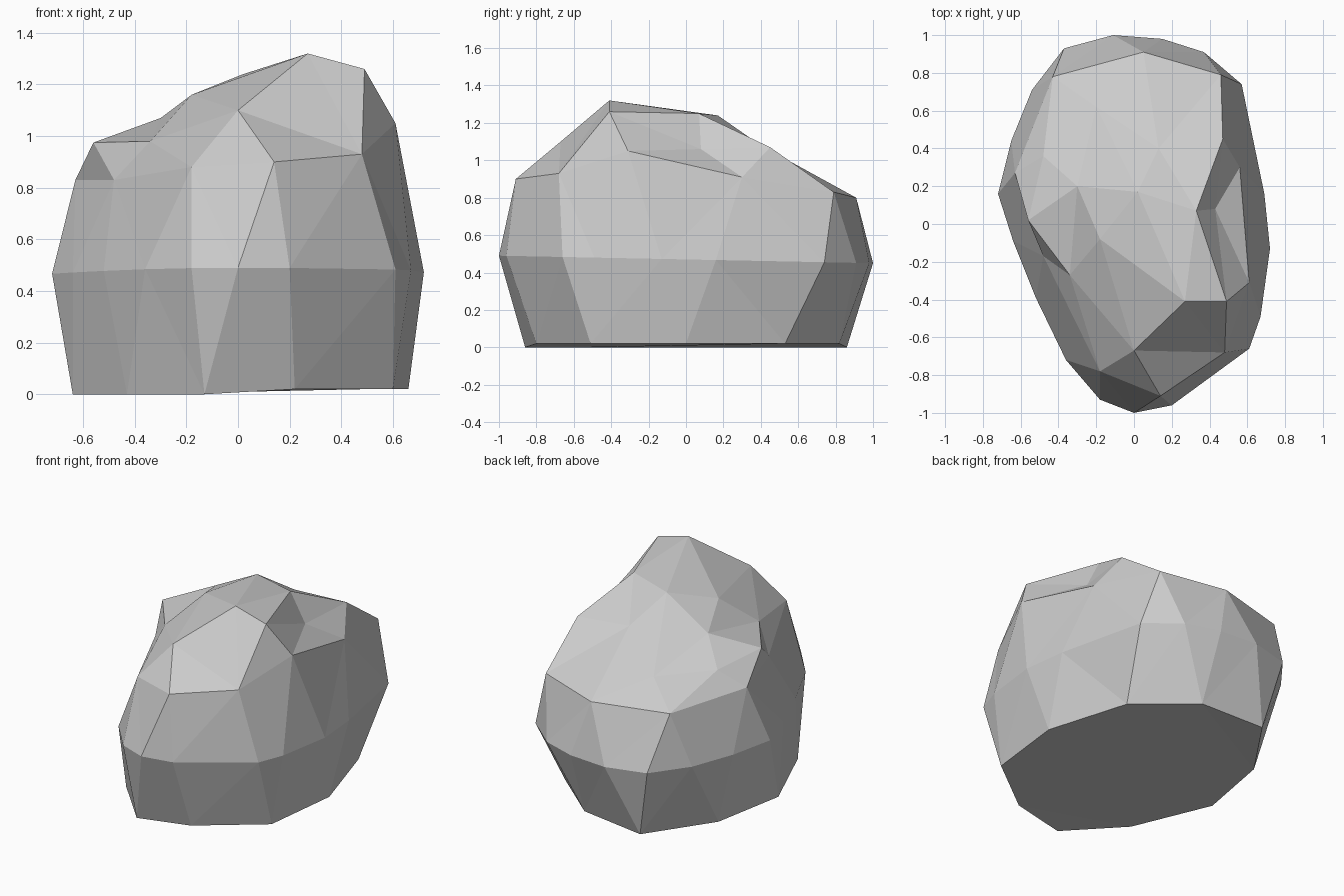
import bpy
import bmesh
from mathutils import Vector

if "Cube" in bpy.data.objects:
    bpy.data.objects.remove(bpy.data.objects["Cube"], do_unlink=True)


def make_material(name, colour):
    material = bpy.data.materials.new(name)
    material.use_nodes = True
    material.diffuse_color = colour
    shader = material.node_tree.nodes["Principled BSDF"]
    shader.inputs["Base Color"].default_value = colour
    shader.inputs["Roughness"].default_value = 0.9
    return material


def faceted_stone(name, points, centre, radii, material):
    """Wrap flat facets around points by hulling their directions on a sphere."""
    bm = bmesh.new()
    position = bm.verts.layers.float_vector.new("position")
    for point in points:
        offset = Vector(point) - centre
        direction = Vector([a / b for a, b in zip(offset, radii)]).normalized()
        vert = bm.verts.new(direction)
        vert[position] = point
    bmesh.ops.convex_hull(bm, input=bm.verts[:])
    # Return every corner to its real place on the stone
    for vert in bm.verts:
        vert.co = vert[position]
    bm.verts.layers.float_vector.remove(position)
    bmesh.ops.recalc_face_normals(bm, faces=bm.faces[:])
    mesh = bpy.data.meshes.new(name)
    bm.to_mesh(mesh)
    bm.free()
    mesh.materials.append(material)
    stone = bpy.data.objects.new(name, mesh)
    bpy.context.collection.objects.link(stone)
    return stone


# Flat underside outline, resting on the ground
base_outline = [
    (-.13, -.86), (.22, -.8), (.6, -.51), (.66, 0), (.5, .53),
    (.16, .82), (-.27, .86), (-.55, .45), (-.64, -.04), (-.43, -.54),
]
base = [(x, y, 0.02 if x > 0 else 0) for x, y in base_outline]

# Widest outline, sloping slightly down toward the back
girth_outline = [
    (0, -1), (.2, -.96), (.61, -.66), (.67, -.49), (.72, -.13), (.69, .16),
    (.57, .74), (.37, .91), (.15, .98), (-.11, 1), (-.37, .93), (-.54, .71),
    (-.65, .44), (-.72, .16), (-.64, -.09), (-.52, -.39), (-.36, -.72),
    (-.18, -.93),
]
girth = [(x, y, 0.47 - 0.02 * y) for x, y in girth_outline]

# Shoulder corners where the sides turn into the top
shoulder = [
    (.14, -.91, .9), (.48, -.68, .93), (.61, -.31, 1.05), (.56, .3, .91),
    (.46, .79, .83), (.05, .91, .8), (-.43, .78, .8), (-.63, .27, .83),
    (-.48, -.17, .83), (-.18, -.78, .88),
]

# Ridge, peak and hollow on the top
crown = [
    (.27, -.41, 1.32), (.49, -.41, 1.26), (0, -.67, 1.1), (-.34, -.27, .98),
    (-.56, .02, .975), (-.18, -.08, 1.16), (.02, .17, 1.24), (.33, .07, 1.25),
    (.43, .08, 1.06), (.47, .45, 1.07), (.13, .4, 1.08), (-.2, .62, .92),
    (-.3, .2, 1.07), (-.48, .36, .94),
]

stone_grey = make_material("stone grey", (0.6, 0.6, 0.6, 1))
faceted_stone("boulder", base + girth + shoulder + crown,
              Vector((0, 0, 0.45)), (0.7, 1, 0.7), stone_grey)
